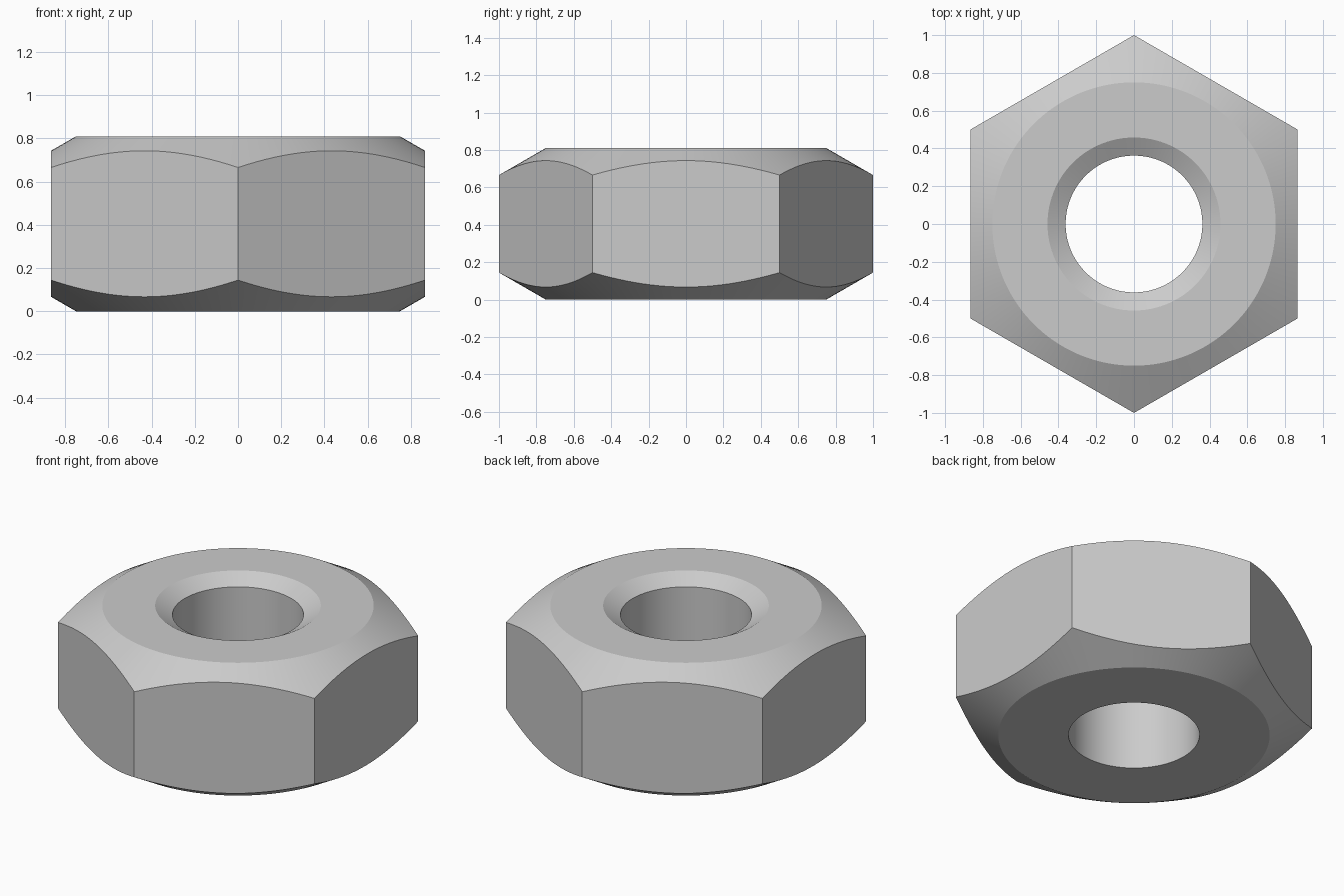
import bpy, bmesh
from math import cos, sin, tan, pi, radians

cube = bpy.data.objects.get("Cube")
if cube:
    bpy.data.objects.remove(cube, do_unlink=True)

HEIGHT = 0.81
APOTHEM = cos(pi / 6)
FLAT_R = 0.75        # round flat on the top and bottom
BORE_R = 0.362
SINK_R = 0.458       # countersink on the top only
SLOPE = tan(radians(30))
SEGMENTS = 144       # multiple of six, so columns land on the corners

steel = bpy.data.materials.new("steel_grey")
steel.use_nodes = True
colour = (0.6, 0.6, 0.6, 1)
steel.diffuse_color = colour
steel.node_tree.nodes["Principled BSDF"].inputs["Base Color"].default_value = colour


def section(i):
    """Closed radial profile (radius, height) of one column of the nut."""
    per_side = SEGMENTS // 6
    offset = (i % per_side) / per_side * pi / 3 - pi / 6
    rim = APOTHEM / cos(offset)
    drop = (rim - FLAT_R) * SLOPE
    return [(BORE_R, 0), (FLAT_R, 0), (rim, drop), (rim, HEIGHT - drop),
            (FLAT_R, HEIGHT), (SINK_R, HEIGHT),
            (BORE_R, HEIGHT - (SINK_R - BORE_R) * SLOPE)]


# Sweep the section round the axis, starting at a corner on +y
bm = bmesh.new()
columns = []
for i in range(SEGMENTS):
    a = pi / 2 + 2 * pi * i / SEGMENTS
    columns.append([bm.verts.new((r * cos(a), r * sin(a), z)) for r, z in section(i)])
for i, col in enumerate(columns):
    nxt = columns[(i + 1) % SEGMENTS]
    for k in range(len(col)):
        m = (k + 1) % len(col)
        bm.faces.new((col[k], nxt[k], nxt[m], col[m]))
bmesh.ops.recalc_face_normals(bm, faces=bm.faces)

mesh = bpy.data.meshes.new("hex_nut")
bm.to_mesh(mesh)
bm.free()
mesh.materials.append(steel)
nut = bpy.data.objects.new("hex_nut", mesh)
bpy.context.collection.objects.link(nut)

# Smooth cones and bore, crisp edges
bpy.ops.object.select_all(action='DESELECT')
nut.select_set(True)
bpy.context.view_layer.objects.active = nut
bpy.ops.object.shade_smooth_by_angle(angle=radians(20))
